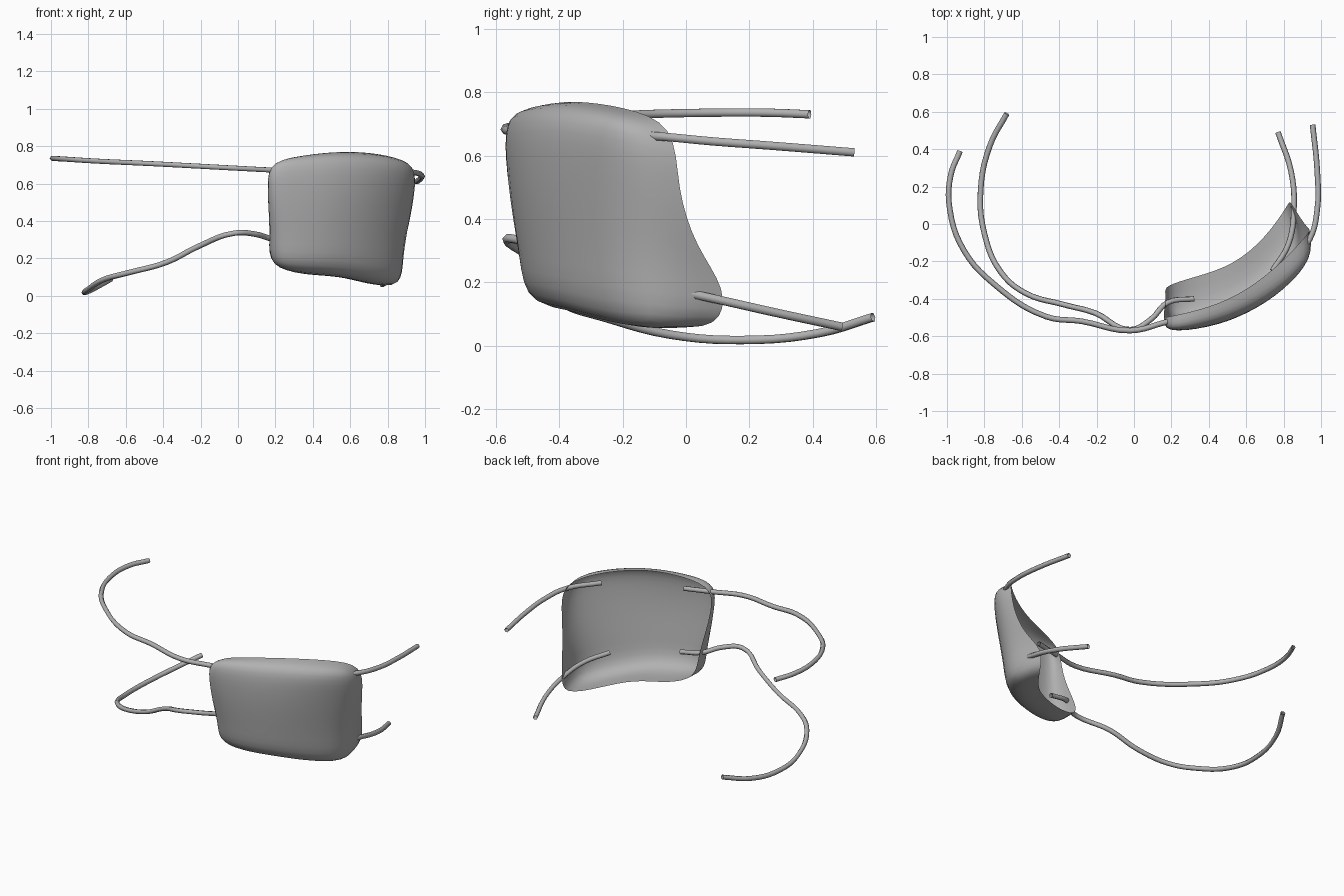
import bpy, bmesh
from mathutils import Vector

cube = bpy.data.objects.get("Cube")
if cube:
    bpy.data.objects.remove(cube)

fabric = bpy.data.materials.new("grey fabric")
fabric.use_nodes = True
GREY = (0.44, 0.44, 0.44, 1)
fabric.diffuse_color = GREY
fabric.node_tree.nodes["Principled BSDF"].inputs["Base Color"].default_value = GREY


def place(name, data):
    obj = bpy.data.objects.new(name, data)
    bpy.context.scene.collection.objects.link(obj)
    data.materials.append(fabric)
    return obj


# Pad outlines: bottom left to right, up, back along the top, down
N = 4
front_edge = [
    (.17, -.51, .13), (.36, -.51, .11), (.55, -.45, .10), (.74, -.32, .06), (.92, -.12, .02),
    (.92, -.13, .22), (.94, -.15, .42), (.96, -.17, .58), (.97, -.19, .72),
    (.81, -.36, .75), (.60, -.48, .76), (.40, -.55, .75), (.15, -.59, .74),
    (.16, -.585, .58), (.165, -.56, .42), (.17, -.53, .28)]
back_rim = [
    (.16, -.33, .17), (.34, -.28, .11), (.53, -.22, .11), (.70, -.08, .06), (.83, .11, .05),
    (.83, .13, .18), (.89, .03, .31), (.935, -.03, .50), (.95, -.03, .70),
    (.80, -.20, .755), (.60, -.36, .775), (.40, -.45, .76), (.17, -.50, .72),
    (.155, -.50, .60), (.165, -.45, .45), (.17, -.37, .30)]


def border_index(i, j):
    """Position on the outline of grid cell corner i across, j up."""
    if j == 0:
        return i
    if i == N:
        return N + j
    if j == N:
        return 3 * N - i
    return 4 * N - j if i == 0 else None


def build_pad():
    bm = bmesh.new()
    edge = [Vector(p) for p in front_edge]
    ring = [bm.verts.new(p) for p in edge]
    rim = [bm.verts.new(p) for p in back_rim]

    # Front panel: blended between its four edges, with a slight bulge
    def panel_point(i, j):
        u, v = i / N, j / N
        at = lambda a, b: edge[border_index(a, b)]
        across = at(0, j).lerp(at(N, j), u)
        upward = at(i, 0).lerp(at(i, N), v)
        corners = at(0, 0).lerp(at(N, 0), u).lerp(at(0, N).lerp(at(N, N), u), v)
        bulge = 16 * u * (1 - u) * v * (1 - v)
        return across + upward - corners + Vector((.5, -.8, 0)) * .02 * bulge

    grid = {}
    for i in range(N + 1):
        for j in range(N + 1):
            k = border_index(i, j)
            grid[i, j] = bm.verts.new(panel_point(i, j)) if k is None else ring[k]
    for i in range(N):
        for j in range(N):
            bm.faces.new((grid[i, j], grid[i + 1, j], grid[i + 1, j + 1], grid[i, j + 1]))

    # Side wall back to the open rim
    count = len(ring)
    for k in range(count):
        n = (k + 1) % count
        bm.faces.new((ring[n], ring[k], rim[k], rim[n]))
    for face in bm.faces:
        face.smooth = True
    mesh = bpy.data.meshes.new("pad")
    bm.to_mesh(mesh)
    bm.free()
    pad = place("pad", mesh)
    rounding = pad.modifiers.new("rounding", 'SUBSURF')
    rounding.levels = rounding.render_levels = 2


def build_strap(name, points):
    """Open-ended round cord through the given points."""
    curve = bpy.data.curves.new(name, 'CURVE')
    curve.dimensions = '3D'
    curve.bevel_depth = .015
    curve.bevel_resolution = 1
    curve.resolution_u = 5
    spline = curve.splines.new('BEZIER')
    spline.bezier_points.add(len(points) - 1)
    for bp, p in zip(spline.bezier_points, points):
        bp.co = p
        bp.handle_left_type = bp.handle_right_type = 'AUTO'
    place(name, curve)


build_pad()
build_strap("upper_right_strap", [
    (-.93, .39, .73), (-.98, .26, .735), (-.985, .08, .735), (-.91, -.14, .73), (-.75, -.32, .72),
    (-.47, -.495, .707), (-.28, -.52, .697), (-.02, -.57, .683), (.17, -.525, .673), (.35, -.48, .665)])
build_strap("lower_right_strap", [
    (-.68, .59, .09), (-.77, .42, .04), (-.82, .18, .018), (-.80, -.05, .035), (-.71, -.26, .09),
    (-.58, -.37, .125), (-.38, -.43, .18), (-.21, -.475, .265), (-.02, -.565, .335),
    (.09, -.51, .33), (.18, -.42, .305), (.32, -.40, .28)])
build_strap("upper_left_strap", [
    (.955, .53, .61), (.98, .28, .63), (.98, .08, .645), (.94, -.08, .66), (.80, -.25, .67)])
build_strap("lower_left_strap", [
    (.77, .49, .06), (.84, .28, .105), (.855, .08, .15), (.825, -.11, .19), (.74, -.25, .22)])
